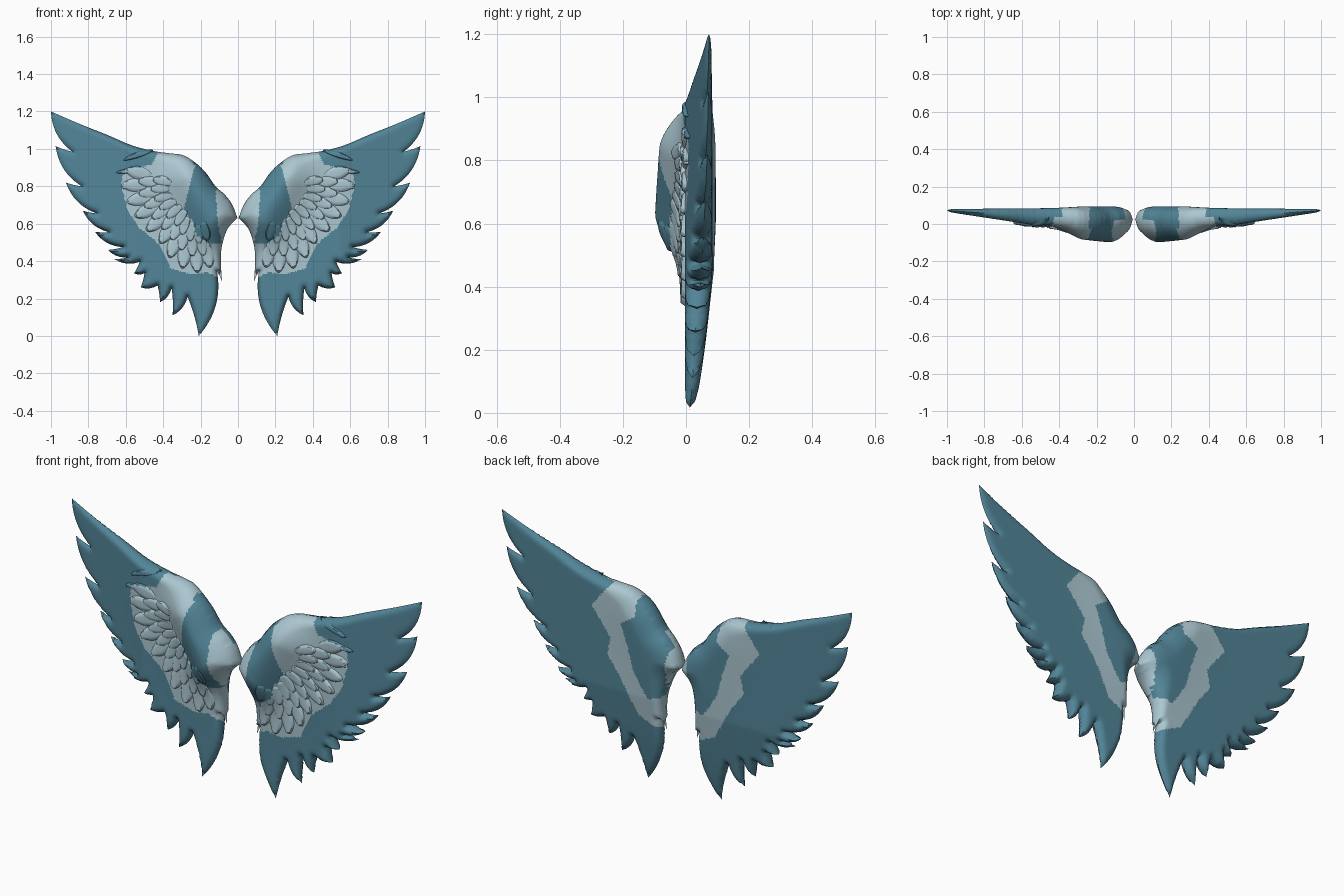
import bpy, math
from mathutils import Vector as V
from mathutils.geometry import delaunay_2d_cdt, intersect_point_line

if "Cube" in bpy.data.objects:
    bpy.data.objects.remove(bpy.data.objects["Cube"])


def material(name, rgb):
    m = bpy.data.materials.new(name)
    m.diffuse_color = (*rgb, 1)
    m.use_nodes = True
    m.node_tree.nodes["Principled BSDF"].inputs["Base Color"].default_value = m.diffuse_color
    return m


MATS = [material("dark_teal", (0.085, 0.235, 0.315)), material("pale_blue_grey", (0.41, 0.575, 0.64))]

# ---- wing outline (x, z): leading edge, feather tips/notches, inner edge
LEAD = [(0.003, .63), (.03, .70), (.07, .755), (.12, .80), (.17, .87), (.22, .92), (.29, .965),
        (.37, .977), (.46, .99), (.57, 1.02), (.7, 1.075), (.85, 1.135), (1, 1.2)]
ZIGZAG = [(1, 1.2), (.885, .985), (.975, 1.015), (.835, .80), (.92, .82), (.755, .655), (.83, .67),
          (.69, .555), (.765, .557), (.615, .475), (.695, .46), (.59, .42), (.66, .41), (.525, .396),
          (.556, .335), (.50, .335), (.52, .26), (.43, .27), (.417, .18), (.355, .255), (.35, .11),
          (.27, .21), (.21, 0), (.112, .345), (.085, .29)]
INNER = [(.085, .29), (.092, .40), (.086, .48), (.062, .56), (.03, .605), (.003, .63)]


def smooth_path(pts, n=8):
    p = [V(a) for a in pts]
    p = [2 * p[0] - p[1]] + p + [2 * p[-1] - p[-2]]
    out = []
    for a, b, c, d in zip(p, p[1:], p[2:], p[3:]):
        for k in range(n):
            t = k / n
            out.append(.5 * (2 * b + (c - a) * t + (2 * a - 5 * b + 4 * c - d) * t * t
                             + (3 * b - a - 3 * c + d) * t ** 3))
    return out


def feather_edges(pts):
    out = []
    for i, (a, b) in enumerate(zip(pts, pts[1:])):
        a, b = V(a), V(b)
        d = b - a
        ctrl = (a + b) / 2 + V((-d.y, d.x)) * (.24 if i % 2 == 0 else -.06)
        n = max(3, int(d.length / .02))
        for k in range(n):
            t = k / n
            out.append(a * (1 - t) ** 2 + ctrl * 2 * t * (1 - t) + b * t * t)
    return out


OUTLINE = smooth_path(LEAD) + feather_edges(ZIGZAG) + smooth_path(INNER)
SEGS = list(zip(OUTLINE, OUTLINE[1:] + OUTLINE[:1]))


def inside(poly, x, z):
    hit = False
    for (ax, az), (bx, bz) in zip(poly, poly[1:] + poly[:1]):
        if (az > z) != (bz > z) and x < (bx - ax) * (z - az) / (bz - az) + ax:
            hit = not hit
    return hit


def edge_distance(x, z):
    best = 9
    for (ax, az), (bx, bz) in SEGS:
        dx, dz = bx - ax, bz - az
        t = max(0, min(1, ((x - ax) * dx + (z - az) * dz) / (dx * dx + dz * dz + 1e-12)))
        best = min(best, (ax + t * dx - x) ** 2 + (az + t * dz - z) ** 2)
    return math.sqrt(best)


# ---- wing thickness: thin feathers, thick rounded arm near the root
def surface(x, z, d):
    p, t = intersect_point_line(V((x, z)), V((.13, .63)), V((.25, .84)))
    t = max(0, min(1, t))
    q = V((.13, .63)).lerp(V((.25, .84)), t)
    arm = math.exp(-((V((x, z)) - q).length / .13) ** 2)
    front = -.003 + .068 * max(0, (x - .55) / .45) - (.095 - .012 * t) * arm
    back = .02 + .068 * min(1, max(z, 0) / .45) ** .65 - .008 * x + .008 * arm
    mid = (front + back) / 2
    w = .035 + .07 * arm
    f = math.sqrt(max(0, 1 - (1 - min(1, d / w)) ** 2))
    return mid + (front - mid) * f, mid + (back - mid) * f


# ---- colour regions (x, z)
PALE_FRONT = [(.23, .91), (.28, 1), (.42, 1), (.46, .915), (.61, .89), (.625, .81), (.59, .67), (.53, .58),
              (.42, .49), (.36, .36), (.25, .33), (.16, .34), (.0, .25), (.0, .8), (.10, .81), (.12, .77),
              (.107, .59), (.085, .5), (.145, .49), (.225, .54), (.24, .61), (.29, .675), (.27, .755),
              (.255, .82)]
PALE_BACK = [(.235, .85), (.24, 1), (.36, 1), (.48, .85), (.37, .71), (.39, .62), (.31, .515), (.22, .35),
             (.0, .25), (.0, .74), (.05, .72), (.07, .6), (.085, .47), (.16, .45), (.24, .575),
             (.27, .69), (.31, .80)]


def build(name, verts, faces, back_from):
    me = bpy.data.meshes.new(name)
    me.from_pydata(verts, [], faces)
    for m in MATS:
        me.materials.append(m)
    for p in me.polygons:
        c = p.center
        p.material_index = int(inside(PALE_FRONT if p.index < back_from else PALE_BACK, c.x, c.z))
    ob = bpy.data.objects.new(name, me)
    bpy.context.collection.objects.link(ob)
    mod = ob.modifiers.new("mirror", 'MIRROR')
    mod.use_mirror_merge = False
    bpy.ops.object.select_all(action='DESELECT')
    ob.select_set(True)
    bpy.context.view_layer.objects.active = ob
    bpy.ops.object.shade_smooth_by_angle(angle=math.radians(50))
    return ob


# ---- main wings: filled outline, puffed to front and back
STEP = .011
pts = list(OUTLINE)
for i in range(int(1 / STEP) + 1):
    for j in range(int(1.2 / STEP) + 1):
        x, z = (i + .5 * (j % 2)) * STEP, j * STEP
        if inside(OUTLINE, x, z) and edge_distance(x, z) > .005:
            pts.append(V((x, z)))
flat, _, tris, *_ = delaunay_2d_cdt(pts, [], [list(range(len(OUTLINE)))], 1, 1e-6)
verts, back_verts, back_id = [], [], {}
for i, p in enumerate(flat):
    d = edge_distance(p.x, p.y)
    rim = d < 1e-4
    yf, yb = surface(p.x, p.y, 0 if rim else d)
    verts.append((p.x, yf, p.y))
    back_id[i] = i if rim else len(flat) + len(back_verts)
    if not rim:
        back_verts.append((p.x, yb, p.y))
front_faces, back_faces = [], []
for t in tris:
    a, b, c = (flat[k] for k in t)
    t = list(t) if (b - a).cross(c - a) > 0 else list(t)[::-1]
    front_faces.append(t)
    if any(back_id[k] != k for k in t):
        back_faces.append([back_id[k] for k in reversed(t)])
build("wings", verts + back_verts, front_faces + back_faces, len(front_faces))

# ---- covert feathers: overlapping raised leaves lying on the wing front
cv, cf = [], []


def covert(tip, direction, length, width, lift):
    direction = direction.normalized()
    side = V((-direction.y, direction.x))
    base, n, m, start = tip - direction * length, 10, 6, len(cv)
    for i in range(n + 1):
        t = i / n
        half = width * (.35 + .65 * math.sin(math.pi * min(1, t * .9))) * math.sqrt(max(.003, 1 - t ** 4))
        for j in range(m + 1):
            s = j / m * 2 - 1
            p = base + direction * length * t + side * (half * s - .012 * t * t)
            y = surface(p.x, p.y, edge_distance(p.x, p.y))[0]
            edge = j in (0, m) or i in (0, n)
            cv.append((p.x, y + .006 if edge else y - .003 - lift * t * (1 - .5 * s * s), p.y))
    for i in range(n):
        for j in range(m):
            a = start + i * (m + 1) + j
            cf.append([a, a + m + 1, a + m + 2, a + 1])


TIPS = [(.60, .90), (.625, .82), (.60, .73), (.56, .65), (.50, .57), (.43, .50), (.38, .42), (.31, .36),
        (.23, .335), (.16, .36)]
CENTRE = V((.2, .76))
for row, scale in enumerate((1, .82, .64)):
    for k in range(len(TIPS) - (row % 2)):
        p = V(TIPS[k])
        if row % 2:
            p = (p + V(TIPS[k + 1])) / 2
        out = p - CENTRE
        covert(CENTRE + out * scale, out, .15 - .02 * row, .042 - .004 * row, .013)
# long dark covert tips near the leading edge
for tip, d in (((.62, .95), (1, -.25)), ((.655, .885), (1, -.02)), ((.63, .80), (1, -.15))):
    covert(V(tip), V(d), .17, .018, .012)
build("covert_feathers", cv, cf, len(cf))
